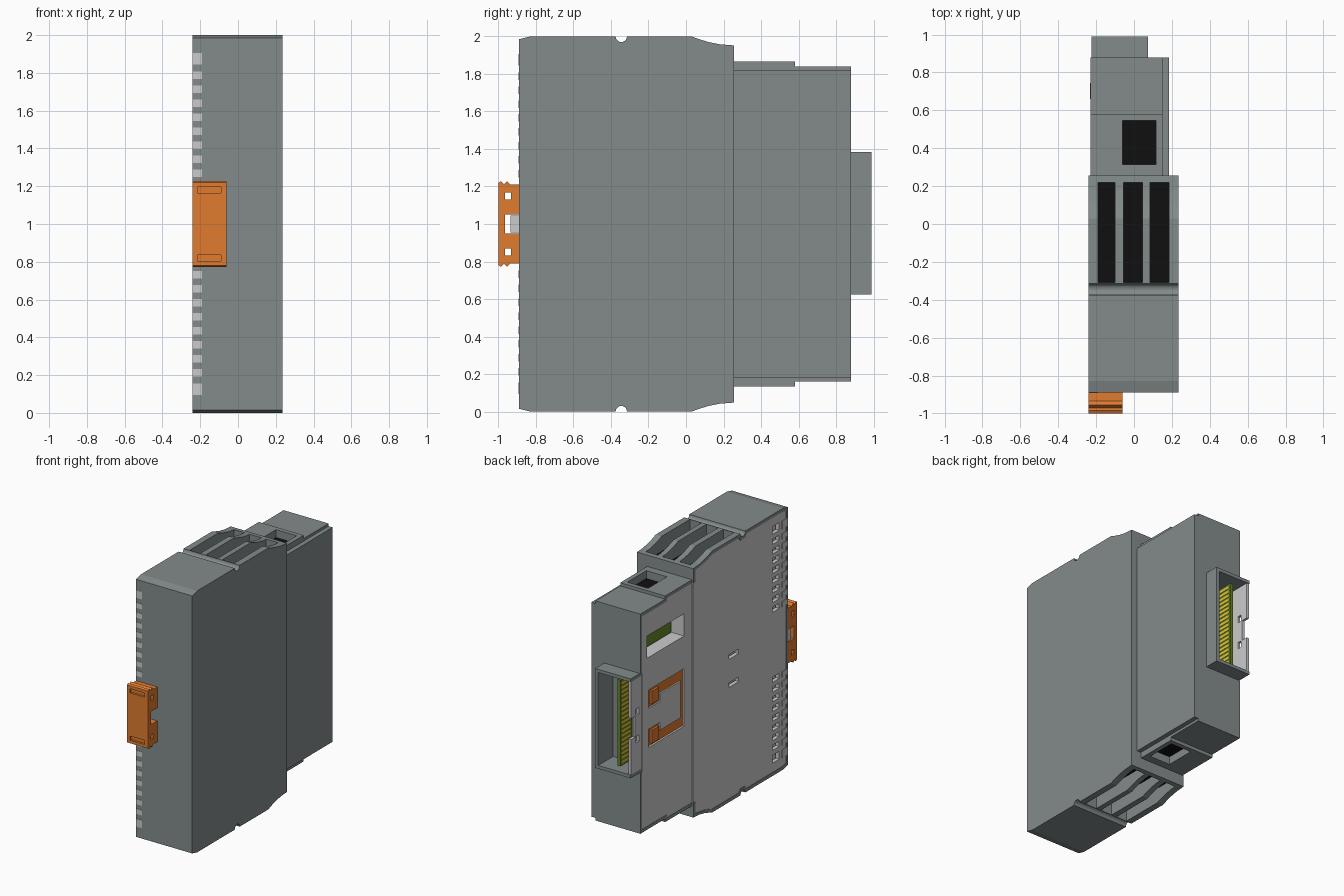
import bpy, bmesh, math

if "Cube" in bpy.data.objects:
    bpy.data.objects.remove(bpy.data.objects["Cube"])


def material(name, r, g, b):
    m = bpy.data.materials.new(name)
    m.diffuse_color = (r, g, b, 1)
    m.use_nodes = True
    m.node_tree.nodes["Principled BSDF"].inputs["Base Color"].default_value = m.diffuse_color
    return m


GREY = material("housing_grey", 0.23, 0.26, 0.26)
LIGHT = material("panel_light", 0.68, 0.66, 0.68)
ORANGE = material("clip_orange", 0.75, 0.2, 0.03)
GREEN = material("board_green", 0.13, 0.24, 0.02)
GOLD = material("contact_gold", 0.75, 0.55, 0.04)
BLACK = material("recess_black", 0.005, 0.005, 0.005)


def finish(name, bm, mat):
    bmesh.ops.recalc_face_normals(bm, faces=bm.faces)
    me = bpy.data.meshes.new(name)
    bm.to_mesh(me)
    bm.free()
    ob = bpy.data.objects.new(name, me)
    bpy.context.collection.objects.link(ob)
    if mat:
        me.materials.append(mat)
    return ob


def boxes(name, items, mat=None):
    """One object from (x0, x1, y0, y1, z0, z1) boxes."""
    bm = bmesh.new()
    for b in items:
        for v in bmesh.ops.create_cube(bm, size=1)["verts"]:
            v.co = [(b[2 * i] + b[2 * i + 1]) / 2 + v.co[i] * (b[2 * i + 1] - b[2 * i])
                    for i in range(3)]
    return finish(name, bm, mat)


def prism(name, half, x0, x1, mat=None):
    """Upper (y, z) outline mirrored about z = 1 and extruded along x."""
    pts = half + [(y, 2 - z) for y, z in reversed(half)]
    bm = bmesh.new()
    face = bm.faces.new([bm.verts.new((x0, y, z)) for y, z in pts])
    new = bmesh.ops.extrude_face_region(bm, geom=[face])["geom"]
    bmesh.ops.translate(bm, vec=(x1 - x0, 0, 0),
                        verts=[v for v in new if isinstance(v, bmesh.types.BMVert)])
    return finish(name, bm, mat)


def boolean(ob, tool, op="DIFFERENCE"):
    mod = ob.modifiers.new("bool", "BOOLEAN")
    mod.object, mod.operation, mod.solver = tool, op, "EXACT"
    bpy.context.view_layer.update()
    dg = bpy.context.evaluated_depsgraph_get()
    me = bpy.data.meshes.new_from_object(ob.evaluated_get(dg))
    ob.modifiers.clear()
    ob.data = me
    bpy.data.objects.remove(tool)


def both(items):
    """Add the copies mirrored about z = 1."""
    return items + [(*b[:4], 2 - b[5], 2 - b[4]) for b in items]


# Housing: wide front part, stepped rear part and side cover
groove = [(-0.345 - 0.03 * math.cos(a), 2 - 0.03 * math.sin(a))
          for a in [math.pi * i / 10 for i in range(11)]]
outline = [(-0.89, 1.985), (-0.83, 2)] + groove + [
    (0.03, 2), (0.07, 1.985), (0.12, 1.97), (0.18, 1.958), (0.255, 1.952)]
housing = prism("housing", outline, -0.24, 0.235, GREY)
rear = [(0.2, 1.865), (0.58, 1.865), (0.58, 1.84), (0.88, 1.84)]
boolean(housing, prism("rear", rear, -0.23, 0.15), "UNION")
boolean(housing, prism("cover", [(0.2, 1.82), (0.88, 1.82)], 0.1, 0.185), "UNION")

# Inner space and the shallow seat for the left panel
boolean(housing, prism("cavity", [(-0.86, 1.96), (-0.4, 1.96), (-0.4, 1.85), (0.24, 1.85),
                                  (0.24, 1.77), (0.855, 1.77)], -0.3, 0.15))
front_seat = [(-0.87, 1.965), (-0.82, 1.975), (-0.39, 1.975), (-0.375, 1.95), (-0.315, 1.95),
              (-0.30, 1.975), (0.02, 1.975), (0.1, 1.95), (0.23, 1.93), (0.23, 1.84), (0.255, 1.84)]
rear_seat = [(0.255, 1.84), (0.56, 1.84), (0.56, 1.815), (0.86, 1.815)]
boolean(housing, prism("seat", front_seat + rear_seat[1:], -0.3, -0.205))

# Terminal slots and square sockets on top and bottom
slots = [(-0.19, -0.10), (-0.055, 0.045), (0.085, 0.185)]
boolean(housing, boxes("slots", both([(a, b, -0.31, 0.22, 1.88, 2.1) for a, b in slots]
                                     + [(-0.06, 0.115, 0.315, 0.545, 1.80, 1.95)])))
boxes("terminal_floors", both([(a, b, -0.31, 0.22, 1.86, 1.885) for a, b in slots]
                              + [(-0.06, 0.115, 0.315, 0.545, 1.78, 1.805)]), BLACK)

# Rear opening and connector shroud
boolean(housing, boxes("opening", [(-0.3, 0.074, 0.8, 0.95, 0.626, 1.384)]))
shroud = boxes("connector_shroud", [(-0.225, 0.075, 0.78, 0.99, 0.625, 1.385)], GREY)
boolean(shroud, boxes("pocket", [(-0.3, 0.05, 0.81, 1.1, 0.65, 1.36)]))

# Left panel with vents, window and latch opening
vents = [(1.845, 1.905)] + [(1.768 - 0.0743 * i, 1.808 - 0.0743 * i) for i in range(8)]
front_panel = prism("front_panel", front_seat, -0.236, -0.206, LIGHT)
boolean(front_panel, boxes("vent_holes", both(
    [(-0.3, -0.1, -0.79, -0.71, a, b) for a, b in vents]
    + [(-0.3, -0.1, -0.30, -0.18, 1.09, 1.125)])))
rear_panel = prism("rear_panel", rear_seat, -0.228, -0.206, LIGHT)
boolean(rear_panel, boxes("windows", [(-0.3, -0.1, 0.35, 0.80, 1.47, 1.64),
                                      (-0.3, -0.1, 0.35, 0.78, 0.78, 1.22)]))
boxes("vent_backing", both([(-0.19, -0.18, -0.82, -0.68, 1.22, 1.92),
                            (-0.19, -0.18, -0.33, -0.15, 1.06, 1.15)]), LIGHT)
boxes("vent_teeth", both([(-0.2405, -0.19, -0.892, -0.82, a, b) for a, b in vents]), LIGHT)
window = boxes("window_frame", [(-0.226, -0.12, 0.335, 0.815, 1.455, 1.655)], LIGHT)
boolean(window, boxes("window_hole", [(-0.3, 0, 0.35, 0.80, 1.47, 1.64)]))

# Panel extension that closes the shroud on the left
side = boxes("shroud_side", [(-0.225, -0.205, 0.80, 0.985, 0.65, 1.36)], LIGHT)
boolean(side, boxes("side_notches", [(-0.3, 0, 0.935, 1.1, 0.92, 1.08)]
                    + both([(-0.3, 0, 0.89, 0.925, 1.08, 1.13)])))

# Side latch
boxes("latch_plate", [(-0.216, -0.2, 0.352, 0.76, 0.782, 1.218)], ORANGE)
boxes("latch_tabs", both([(-0.233, -0.19, 0.66, 0.745, 1.10, 1.20)]), ORANGE)
boxes("latch_tongue", [(-0.228, -0.21, 0.39, 0.64, 0.86, 1.14),
                       (-0.228, -0.21, 0.64, 0.79, 0.92, 1.08)], LIGHT)

# Circuit board with edge contacts
boxes("circuit_board", [(-0.11, -0.085, -0.6, 0.78, 0.26, 1.74),
                        (-0.11, -0.085, 0.78, 0.95, 0.67, 1.33)], GREEN)
pins = [0.69 + i * 0.0335 for i in range(19)]
boxes("edge_contacts", [(-0.113, -0.082, 0.83, 0.94, z, z + 0.02) for z in pins], GOLD)

# Rail clip on the front
clip = prism("rail_clip", [(-1, 1.22), (-0.985, 1.228), (-0.97, 1.21), (-0.955, 1.228),
                           (-0.935, 1.21), (-0.88, 1.21), (-0.88, 1.05), (-0.965, 1.05)],
             -0.24, -0.06, ORANGE)
boolean(clip, boxes("clip_holes", both([(-0.3, 0, -0.965, -0.933, 1.13, 1.167),
                                        (-0.215, -0.09, -1.1, -0.985, 1.165, 1.197)])))
boxes("clip_guide", [(-0.235, -0.2, -0.935, -0.87, 0.955, 1.045)], LIGHT)
